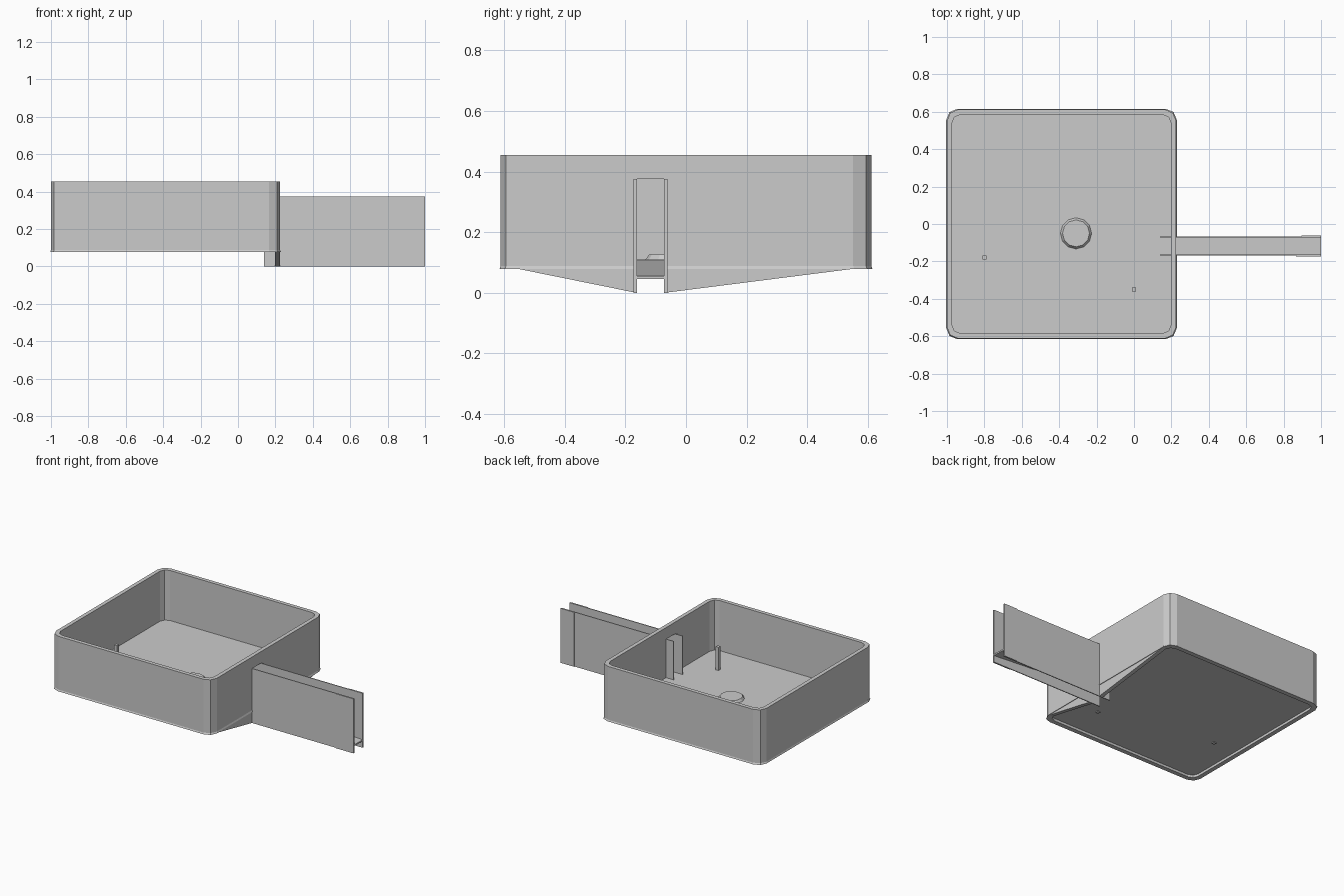
import bpy, bmesh
from math import pi, cos, sin

if "Cube" in bpy.data.objects:
    bpy.data.objects.remove(bpy.data.objects["Cube"])

X0, X1, Y = -1.0, 0.225, 0.612      # tray outline
YF, YB = -0.165, -0.069             # channel side walls


def make(name, bm):
    bmesh.ops.recalc_face_normals(bm, faces=bm.faces)
    me = bpy.data.meshes.new(name)
    bm.to_mesh(me)
    bm.free()
    ob = bpy.data.objects.new(name, me)
    bpy.context.collection.objects.link(ob)
    return ob


def prism(name, profile, vec):
    bm = bmesh.new()
    face = bm.faces.new([bm.verts.new(p) for p in profile])
    ext = bmesh.ops.extrude_face_region(bm, geom=[face])
    bmesh.ops.translate(bm, vec=vec, verts=[v for v in ext["geom"] if isinstance(v, bmesh.types.BMVert)])
    return make(name, bm)


def box(name, x0, x1, y0, y1, z0, z1):
    return prism(name, [(x0, y0, z0), (x1, y0, z0), (x1, y1, z0), (x0, y1, z0)], (0, 0, z1 - z0))


def outline(inset, radius, z, seg=2):
    a, b, c = X0 + inset + radius, X1 - inset - radius, Y - inset - radius
    return [(cx + radius * cos(t), cy + radius * sin(t), z)
            for k, (cx, cy) in enumerate([(b, c), (a, c), (a, -c), (b, -c)])
            for t in [(k + i / seg) * pi / 2 for i in range(seg + 1)]]


def ring(name, loops):
    # closed tube of stacked outlines
    bm = bmesh.new()
    rows = [[bm.verts.new(p) for p in lp] for lp in loops]
    n = len(rows[0])
    for r, row in enumerate(rows):
        nxt = rows[(r + 1) % len(rows)]
        for i in range(n):
            j = (i + 1) % n
            bm.faces.new((row[i], row[j], nxt[j], nxt[i]))
    return make(name, bm)


# Tray wall with a slightly flared foot
wall = ring("tray_wall", [outline(0, .06, .455), outline(0, .06, .088), outline(-.004, .06, .078),
                          outline(.027, .045, .078), outline(.027, .045, .455)])

# Outlet slot in the right wall
cutter = box("slot_cutter", .15, .3, YF, YB, -.1, .375)
cutter.hide_render = True
cutter.hide_viewport = False
mod = wall.modifiers.new("slot", "BOOLEAN")
mod.operation, mod.solver, mod.object = "DIFFERENCE", "EXACT", cutter
bpy.context.view_layer.objects.active = wall
wall.select_set(True)
bpy.ops.object.modifier_apply(modifier=mod.name)
bpy.data.objects.remove(cutter)

# Tray floor
prism("tray_floor", outline(.02, .045, .095), (0, 0, .015))

# Tapered gussets below the right wall, either side of the channel
for name, y, tip in (("front_gusset", YF, -.56), ("back_gusset", YB, .56)):
    prism(name, [(.198, tip, .08), (.198, y, .08), (.198, y, 0)], (X1 - .198, 0, 0))

# Channel side walls and thicker end plates
box("channel_front_wall", .14, 1, YF - .003, YF + .003, 0, .375)
box("channel_back_wall", .14, 1, YB - .003, YB + .003, 0, .375)
box("front_end_plate", .865, 1, YF - .008, YF - .002, 0, .375)
box("back_end_plate", .895, 1, YB + .002, YB + .008, 0, .375)

# Sloping channel floor
prism("channel_floor", [(.198, YF, .108), (1, YF, .055), (1, YF, .045), (.198, YF, .098)], (0, YB - YF, 0))

# Drain disc
bm = bmesh.new()
bmesh.ops.create_cone(bm, cap_ends=True, segments=12, radius1=.085, radius2=.072, depth=.018)
bmesh.ops.translate(bm, vec=(-.31, -.05, .117), verts=bm.verts)
make("drain_disc", bm)

# Small upright posts
for name, x, y in (("left_post", -.8, -.18), ("right_post", 0, -.35)):
    box(name, x - .011, x + .011, y - .011, y + .011, .09, .27)
